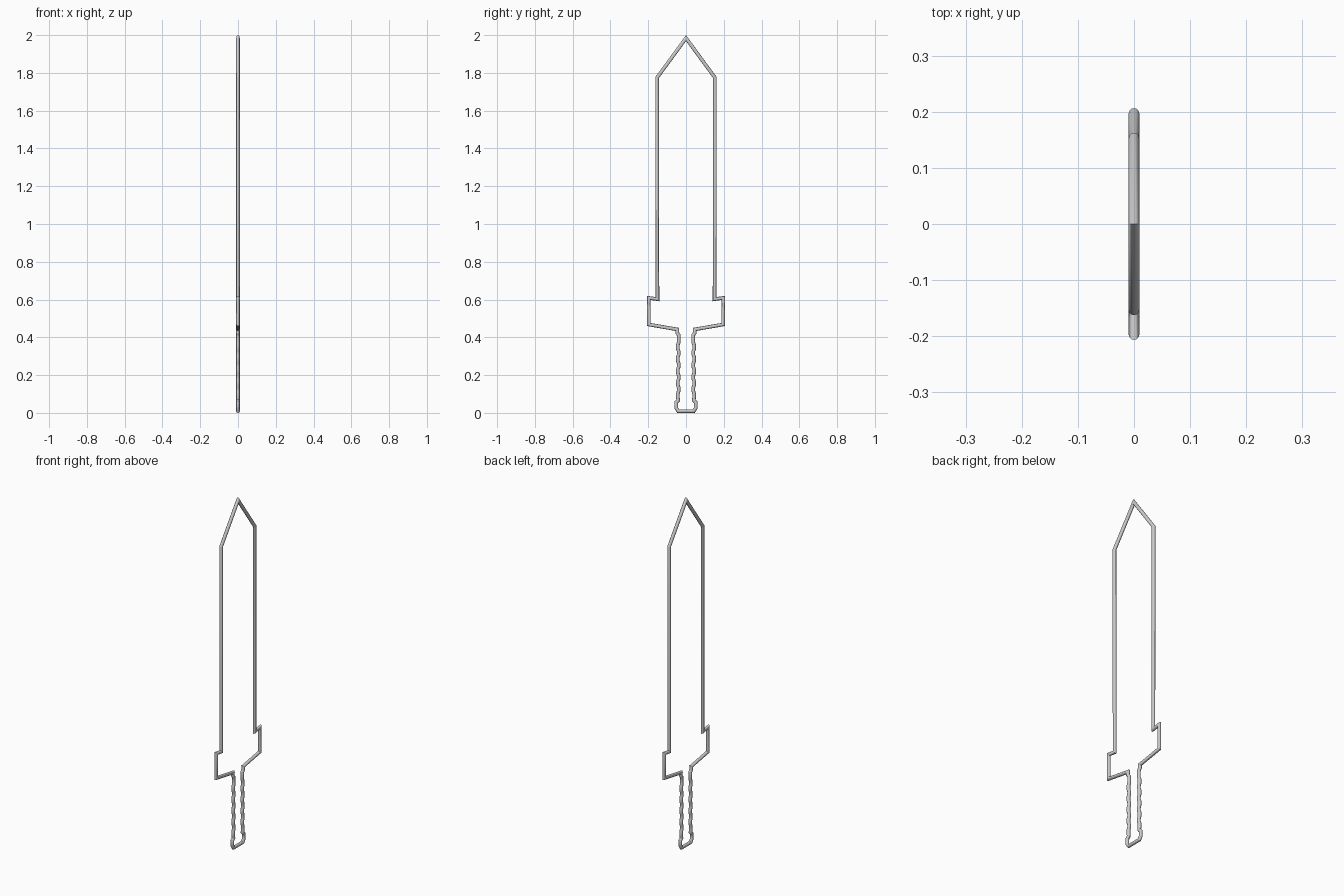
import bpy, bmesh, math
from mathutils import Vector

if "Cube" in bpy.data.objects:
    bpy.data.objects.remove(bpy.data.objects["Cube"])

RADIUS, SIDES = 0.0095, 12

# Half outline in (y, z), from the tip down to the pommel
blade = [(0.153, 1.775), (0.151, 0.602)]
guard = [(0.197, 0.609), (0.197, 0.468), (0.046, 0.442)]
grip = [(0.047, 0.424), (0.038, 0.412)]
for i in range(5):
    z = 0.36 - i * 0.064
    grip += [(0.038, z + 0.014), (0.043, z), (0.043, z - 0.022), (0.038, z - 0.036)]
grip = grip[:-1]
pommel = [(0.041, 0.066), (0.052, 0.056), (0.052, 0.026), (0.041, 0.0095)]
half = blade + guard + grip + pommel
outline = [(0, 1.984)] + half + [(-y, z) for y, z in reversed(half)]


def closed_tube(name, points):
    """Sweep a round section along a closed path in the YZ plane, mitring corners."""
    pts = [Vector((0, y, z)) for y, z in points]
    n = len(pts)
    bm = bmesh.new()
    rings = []
    for i, p in enumerate(pts):
        a = (p - pts[i - 1]).normalized()
        b = (pts[(i + 1) % n] - p).normalized()
        t = (a + b).normalized()
        side = Vector((0, -t.z, t.y)) / max(t.dot(a), 0.5)
        ring = []
        for k in range(SIDES):
            ang = 2 * math.pi * k / SIDES
            offset = Vector((math.cos(ang), 0, 0)) + side * math.sin(ang)
            ring.append(bm.verts.new(p + offset * RADIUS))
        rings.append(ring)
    for i in range(n):
        r, s = rings[i], rings[(i + 1) % n]
        for k in range(SIDES):
            m = (k + 1) % SIDES
            bm.faces.new((r[k], r[m], s[m], s[k]))
    bmesh.ops.recalc_face_normals(bm, faces=bm.faces)
    mesh = bpy.data.meshes.new(name)
    bm.to_mesh(mesh)
    bm.free()
    obj = bpy.data.objects.new(name, mesh)
    bpy.context.collection.objects.link(obj)
    bpy.context.view_layer.objects.active = obj
    obj.select_set(True)
    bpy.ops.object.shade_smooth_by_angle(angle=math.radians(35))
    return obj


# Sword outline made of one bent tube
closed_tube("sword_outline", outline)
